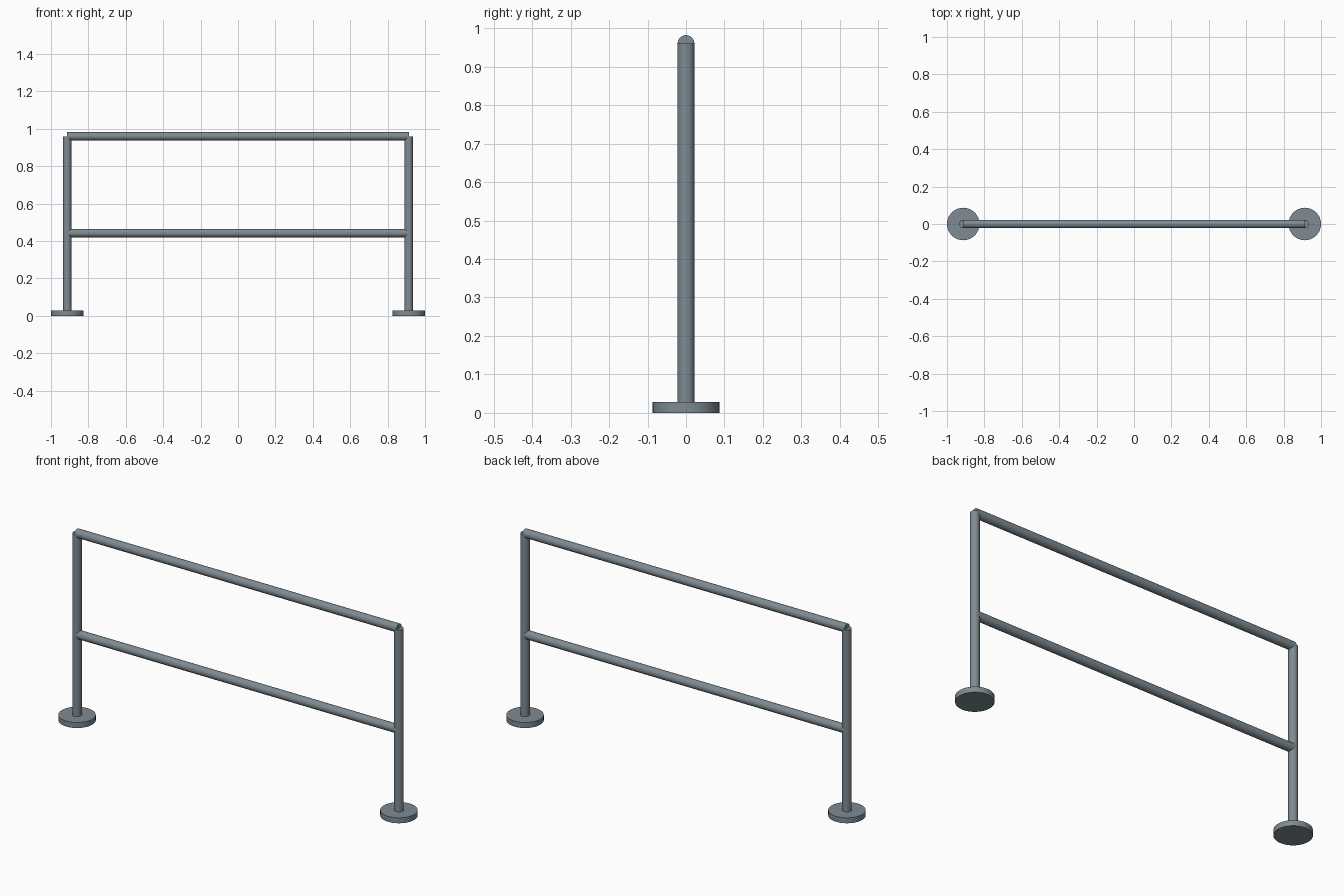
import bpy, math

if "Cube" in bpy.data.objects:
    bpy.data.objects.remove(bpy.data.objects["Cube"])

SIDES = 32
POST_X, TUBE_R = 0.913, 0.022
RAIL_TOP, RAIL_MID = 0.96, 0.442

steel = bpy.data.materials.new("blue grey steel")
steel.diffuse_color = (0.21, 0.26, 0.29, 1)
steel.use_nodes = True
steel.node_tree.nodes["Principled BSDF"].inputs["Base Color"].default_value = steel.diffuse_color


def cylinder(name, radius, length, center, rotation=(0, 0, 0)):
    bpy.ops.mesh.primitive_cylinder_add(vertices=SIDES, radius=radius, depth=length,
                                        location=center, rotation=rotation)
    ob = bpy.context.object
    ob.name = name
    ob.data.materials.append(steel)
    bpy.ops.object.shade_smooth_by_angle(angle=math.radians(30))
    return ob


# Upright posts on round floor flanges
for side, s in (("left", -1), ("right", 1)):
    cylinder(side + "_post", TUBE_R, RAIL_TOP, (s * POST_X, 0, RAIL_TOP / 2))
    cylinder(side + "_floor_flange", 0.087, 0.028, (s * POST_X, 0, 0.014))

# Horizontal rails, running between the post centres
for name, z in (("top_rail", RAIL_TOP), ("middle_rail", RAIL_MID)):
    cylinder(name, TUBE_R, 2 * POST_X, (0, 0, z), (0, math.pi / 2, 0))
